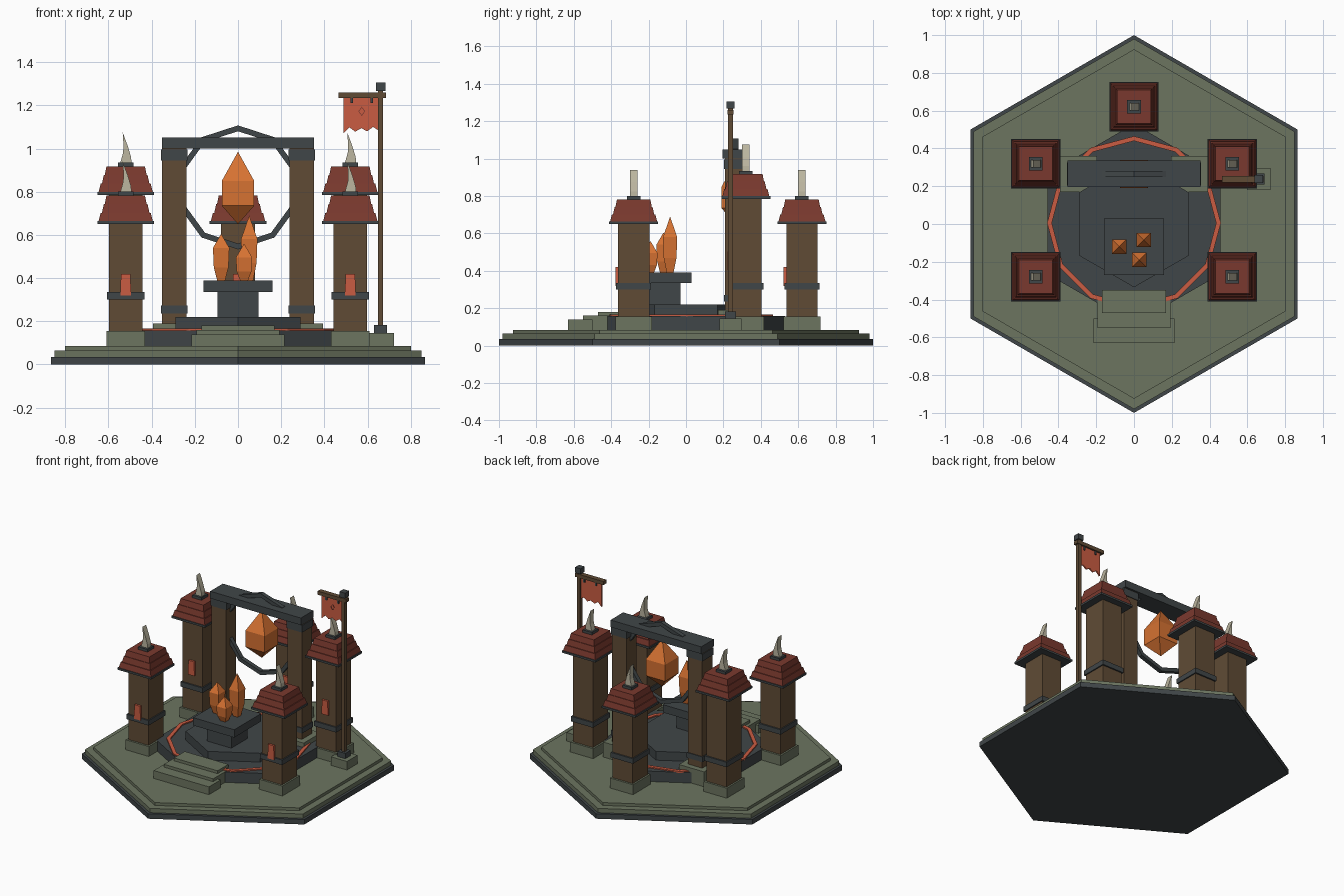
import bpy, bmesh, math
from mathutils import Vector

if "Cube" in bpy.data.objects:
    bpy.data.objects.remove(bpy.data.objects["Cube"], do_unlink=True)


def material(name, srgb):
    lin = [((c / 255 + 0.055) / 1.055) ** 2.4 for c in srgb]
    m = bpy.data.materials.new(name)
    m.use_nodes = True
    m.diffuse_color = (*lin, 1)
    m.node_tree.nodes["Principled BSDF"].inputs["Base Color"].default_value = (*lin, 1)
    return m


SLATE = material("dark slate", (64, 70, 72))
STONE = material("mossy stone", (108, 117, 96))
WOOD = material("brown wood", (96, 75, 53))
TILE = material("red roof tile", (122, 57, 46))
GLOW = material("ember red", (202, 92, 66))
CRYSTAL = material("orange crystal", (214, 114, 50))
BONE = material("pale bone", (188, 182, 160))


def finish(name, bm, mat):
    bmesh.ops.recalc_face_normals(bm, faces=bm.faces)
    me = bpy.data.meshes.new(name)
    bm.to_mesh(me)
    bm.free()
    me.materials.append(mat)
    ob = bpy.data.objects.new(name, me)
    bpy.context.collection.objects.link(ob)
    return ob


def loft(name, rings, mat, closed=False):
    """Bridge rings of points; cap the ends unless the rings form a loop."""
    bm = bmesh.new()
    loops = [[bm.verts.new(p) for p in ring] for ring in rings]
    n = len(loops[0])
    pairs = list(zip(loops, loops[1:]))
    if closed:
        pairs.append((loops[-1], loops[0]))
    else:
        bm.faces.new(loops[0])
        bm.faces.new(loops[-1])
    for a, b in pairs:
        for i in range(n):
            j = (i + 1) % n
            bm.faces.new((a[i], a[j], b[j], b[i]))
    return finish(name, bm, mat)


def rect(x, y, z, hx, hy):
    return [(x - hx, y - hy, z), (x + hx, y - hy, z), (x + hx, y + hy, z), (x - hx, y + hy, z)]


def box(name, x, y, z0, z1, hx, hy, mat, taper=1.0):
    return loft(name, [rect(x, y, z0, hx, hy), rect(x, y, z1, hx * taper, hy * taper)], mat)


def polygon(r, z, n, y=0):
    return [(r * math.sin(math.tau * i / n), y + r * math.cos(math.tau * i / n), z) for i in range(n)]


def prism(name, r, z0, z1, n, mat):
    return loft(name, [polygon(r, z0, n), polygon(r, z1, n)], mat)


def plate(name, outline, y, half, mat):
    """Extrude an x-z outline along y."""
    return loft(name, [[(px, y + s * half, pz) for px, pz in outline] for s in (-1, 1)], mat)


def crystal(name, x, y, profile):
    bm = bmesh.new()
    rings = [[bm.verts.new(p) for p in rect(x, y, z, h, h)] for h, z in profile]
    bm.faces.new(rings[0])
    for a, b in zip(rings, rings[1:]):
        for i in range(4):
            j = (i + 1) % 4
            bm.faces.new((a[i], a[j], b[j], b[i]))
    bmesh.ops.remove_doubles(bm, verts=bm.verts, dist=0.0005)
    return finish(name, bm, CRYSTAL)


# Hexagonal ground base
prism("base_rim", 1.0, 0, 0.035, 6, SLATE)
prism("base_lower_terrace", 0.98, 0.035, 0.065, 6, STONE)
prism("base_upper_terrace", 0.925, 0.065, 0.085, 6, STONE)

# Central dais with glowing ring
prism("dais_lower", 0.53, 0.085, 0.158, 6, SLATE)
prism("dais_upper", 0.335, 0.158, 0.22, 6, SLATE)
loft("dais_glow_ring", [polygon(r, z, 12, 0.005) for r, z in
     ((0.435, 0.155), (0.435, 0.166), (0.46, 0.166), (0.46, 0.155))], GLOW, closed=True)

# Front steps
for i, (hw, y0, y1, top) in enumerate(((0.215, -0.63, -0.5, 0.14),
                                       (0.192, -0.55, -0.4, 0.16),
                                       (0.17, -0.47, -0.35, 0.18))):
    box(f"step_{i + 1}", 0, (y0 + y1) / 2, 0.08, top, hw, (y1 - y0) / 2, STONE)

# Altar with three crystals
box("altar_column", 0, -0.12, 0.22, 0.335, 0.095, 0.09, SLATE)
box("altar_slab", 0, -0.12, 0.335, 0.39, 0.16, 0.15, SLATE)
for i, (x, y, low, wide, tip) in enumerate(((-0.078, -0.12, 0.45, 0.54, 0.605),
                                            (0.052, -0.085, 0.47, 0.58, 0.69),
                                            (0.028, -0.19, 0.43, 0.495, 0.56))):
    crystal(f"altar_crystal_{i + 1}", x, y, ((0.018, 0.388), (0.034, low), (0.038, wide), (0, tip)))


# Watch towers
def tower(name, x, y, lift):
    top = 0.65 + lift
    box(name + "_plinth", x, y, 0.08, 0.155, 0.09, 0.098, STONE)
    box(name + "_body", x, y, 0.155, top, 0.078, 0.084, WOOD)
    box(name + "_band", x, y, 0.3, 0.335, 0.086, 0.094, SLATE)
    z = 0.37 + lift * 0.62
    plate(name + "_plaque", [(x - 0.025, z - 0.05), (x + 0.025, z - 0.05),
                             (x + 0.022, z + 0.05), (x - 0.022, z + 0.05)], y - 0.09, 0.008, GLOW)
    box(name + "_eave", x, y, top, top + 0.014, 0.131, 0.131, SLATE)
    for i, half in enumerate((0.126, 0.11, 0.097)):
        z = top + 0.012 + i * 0.04
        box(f"{name}_roof_tier_{i + 1}", x, y, z, z + 0.04, half, half, TILE, 0.92)
    cap = top + 0.13
    box(name + "_cap", x, y, cap, cap + 0.02, 0.036, 0.036, SLATE)
    horn = ((-0.026, 0), (0.027, 0), (0.025, 0.03), (0.01, 0.08), (-0.014, 0.145),
            (-0.01, 0.085), (-0.012, 0.05))
    plate(name + "_horn", [(x + a, cap + 0.015 + b) for a, b in horn], y, 0.02, BONE)


for side, label in ((1, "left"), (-1, "right")):
    tower(f"front_{label}_tower", side * 0.52, -0.28, 0)
    tower(f"back_{label}_tower", side * 0.52, 0.32, 0.135)
tower("rear_tower", 0, 0.62, 0)

# Gateway with hanging ring and large crystal
GY = 0.265
for side, label in ((1, "left"), (-1, "right")):
    x = side * 0.295
    box(f"gate_{label}_plinth", x, GY, 0.08, 0.19, 0.098, 0.095, STONE)
    box(f"gate_{label}_post", x, GY, 0.19, 1.0, 0.056, 0.056, WOOD)
    for part, z0, z1 in (("lower", 0.235, 0.272), ("upper", 0.945, 0.995)):
        box(f"gate_{label}_{part}_band", x, GY, z0, z1, 0.061, 0.061, SLATE)
box("gate_beam", 0, GY, 1.0, 1.05, 0.353, 0.07, SLATE)
ring = []
for r, dy in ((0.26, -0.015), (0.287, -0.015), (0.287, 0.015), (0.26, 0.015)):
    ring.append([(px, GY + dy, 0.82 + pz) for px, pz, _ in polygon(r, 0, 10)])
loft("gate_ring", ring, SLATE, closed=True)
crystal("gate_crystal", 0, GY, ((0, 0.65), (0.075, 0.735), (0.075, 0.85), (0, 0.985)))

# Banner and pole
PX, PY = 0.66, 0.238
box("banner_plinth", PX, PY, 0.08, 0.145, 0.062, 0.058, STONE)
box("banner_socket", PX, PY, 0.145, 0.182, 0.03, 0.03, SLATE)
box("banner_pole", PX, PY, 0.18, 1.27, 0.012, 0.014, WOOD)
box("banner_finial", PX, PY, 1.267, 1.305, 0.022, 0.022, SLATE)
box("banner_crossbar", 0.575, PY, 1.235, 1.26, 0.11, 0.017, WOOD)
hem = [(0.488 + i * 0.0275, 1.07 + d) for i, d in enumerate((0, 0.028, 0.008, 0.024, 0.01, 0.03, 0.012))]
plate("banner_cloth", hem + [(0.653, 1.237), (0.488, 1.237)], PY, 0.005, GLOW)
for i, x in enumerate((0.527, 0.62)):
    box(f"banner_clip_{i + 1}", x, PY, 1.21, 1.237, 0.006, 0.012, SLATE)
loft("banner_diamond", [[(0.573 + k * 0.016 * math.sin(a), PY + dy, 1.172 + k * 0.022 * math.cos(a))
                         for a in (0, math.pi / 2, math.pi, math.pi * 1.5)]
                        for k, dy in ((1, -0.007), (1, 0), (0.75, 0), (0.75, -0.007))],
     TILE, closed=True)
